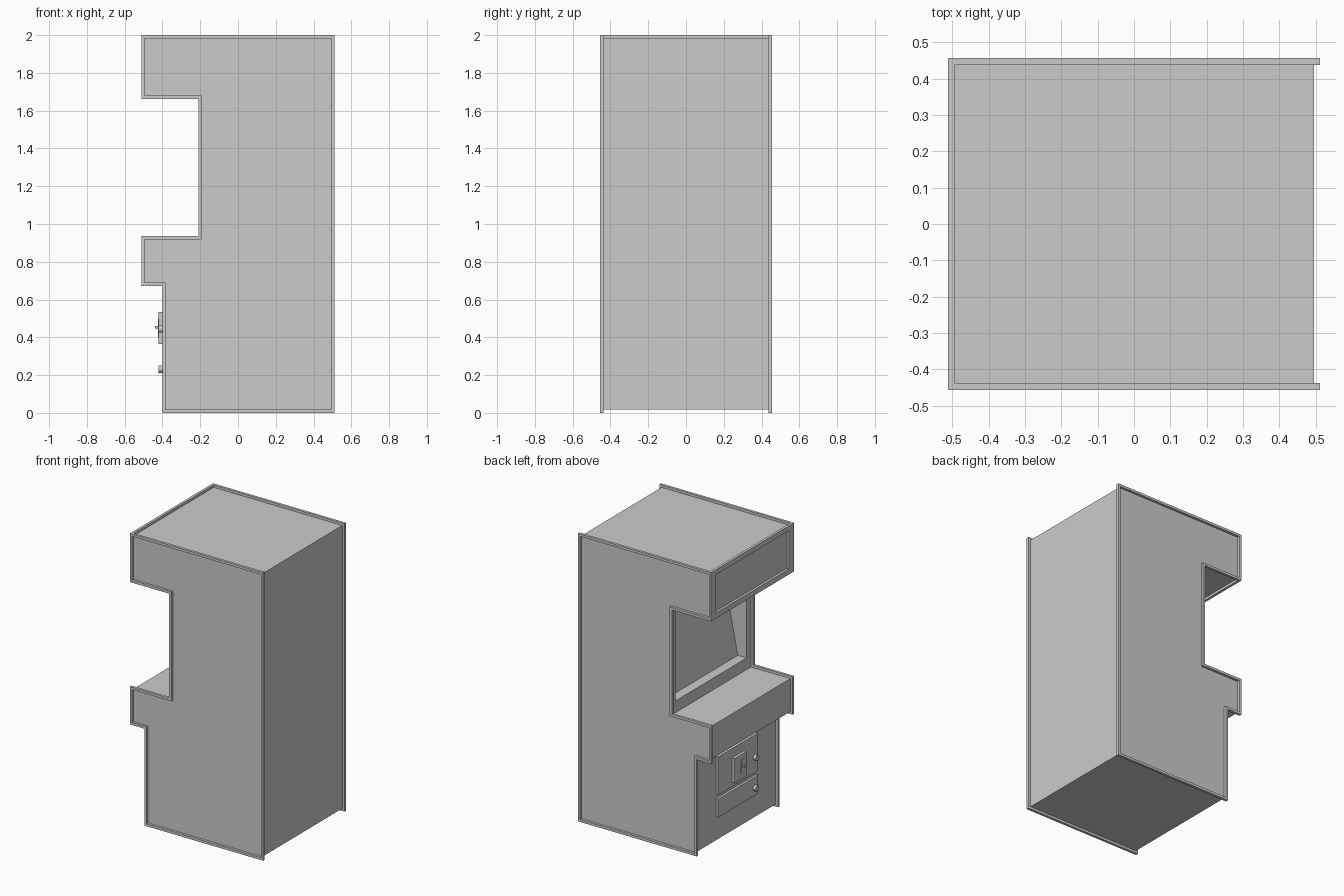
import bpy, bmesh
from mathutils import Vector, Matrix

if "Cube" in bpy.data.objects:
    bpy.data.objects.remove(bpy.data.objects["Cube"])

# Cabinet silhouette in x/z, counter-clockwise
OUTLINE = [(-0.40, 0), (0.512, 0), (0.512, 2), (-0.512, 2), (-0.512, 1.662),
           (-0.21, 1.662), (-0.21, 0.936), (-0.512, 0.936), (-0.512, 0.673), (-0.40, 0.673)]
TRIM = 0.017
HALF = 0.439


def finish(name, bm):
    bmesh.ops.recalc_face_normals(bm, faces=bm.faces)
    me = bpy.data.meshes.new(name)
    bm.to_mesh(me)
    bm.free()
    ob = bpy.data.objects.new(name, me)
    bpy.context.collection.objects.link(ob)
    return ob


def inset(pts, d):
    out = []
    for i, p in enumerate(pts):
        a, b, c = Vector(pts[i - 1]), Vector(p), Vector(pts[(i + 1) % len(pts)])
        u, v = (b - a).normalized(), (c - b).normalized()
        out.append((b.x + d * (-u.y - v.y), b.y + d * (u.x + v.x)))
    return out


def extrude(bm, faces, dy):
    r = bmesh.ops.extrude_face_region(bm, geom=faces, use_keep_orig=True)
    vs = [g for g in r['geom'] if isinstance(g, bmesh.types.BMVert)]
    bmesh.ops.translate(bm, verts=vs, vec=(0, dy, 0))


def prism(name, pts, y0, y1):
    bm = bmesh.new()
    f = bm.faces.new([bm.verts.new((x, y0, z)) for x, z in pts])
    extrude(bm, [f], y1 - y0)
    return finish(name, bm)


def ring(name, outer, inner, y0, y1):
    bm = bmesh.new()
    o = [bm.verts.new((x, y0, z)) for x, z in outer]
    i = [bm.verts.new((x, y0, z)) for x, z in inner]
    n = len(o)
    fs = [bm.faces.new((o[k], o[(k + 1) % n], i[(k + 1) % n], i[k])) for k in range(n)]
    extrude(bm, fs, y1 - y0)
    return finish(name, bm)


def box(name, x0, x1, y0, y1, z0, z1):
    return prism(name, [(x0, z0), (x1, z0), (x1, z1), (x0, z1)], y0, y1)


def cylinder(name, x0, x1, y, z, r):
    bm = bmesh.new()
    m = Matrix.Translation(((x0 + x1) / 2, y, z)) @ Matrix.Rotation(1.5707963, 4, 'Y')
    bmesh.ops.create_cone(bm, cap_ends=True, segments=16, radius1=r, radius2=r,
                          depth=x1 - x0, matrix=m)
    return finish(name, bm)


# Main body with a sloped screen recess
inner = inset(OUTLINE, TRIM)
body = prism("cabinet_body", inner, -HALF, HALF)
cutter = prism("screen_cutter", [(-0.3, 1.0), (-0.125, 1.0), (0.0, 1.62), (-0.3, 1.62)], -0.39, 0.39)
mod = body.modifiers.new("screen_recess", 'BOOLEAN')
mod.operation = 'DIFFERENCE'
mod.solver = 'EXACT'
mod.object = cutter
bpy.context.view_layer.objects.active = body
bpy.ops.object.modifier_apply(modifier=mod.name)
bpy.data.objects.remove(cutter)

# Raised edge trim around both side panels
for side, s in (("left", -1), ("right", 1)):
    ring(side + "_edge_trim", OUTLINE, inner, s * (HALF - 0.001), s * 0.456)

# Frame around the sign panel
xf, xb = -0.512, -0.494
box("sign_frame_top", xf, xb, -HALF, HALF, 1.965, 2.0)
box("sign_frame_bottom", xf, xb, -HALF, HALF, 1.662, 1.70)
for side, s in (("left", -1), ("right", 1)):
    y = sorted((s * 0.40, s * HALF))
    box(side + "_sign_frame", xf, xb, y[0], y[1], 1.70, 1.965)

# Coin doors
box("upper_coin_door", -0.40, -0.38, -0.22, 0.22, 0.335, 0.60)
box("lower_coin_door", -0.40, -0.38, -0.22, 0.22, 0.18, 0.306)

# Coin slot housing and return lever
box("coin_slot_housing", -0.42, -0.39, -0.067, 0.067, 0.365, 0.535)
box("coin_return_plate", -0.424, -0.415, -0.045, -0.005, 0.40, 0.50)
box("coin_return_lever", -0.44, -0.415, -0.035, -0.015, 0.446, 0.461)

# Door locks
for name, z in (("upper", 0.445), ("lower", 0.232)):
    cylinder(name + "_door_lock", -0.42, -0.39, -0.185, z, 0.02)
